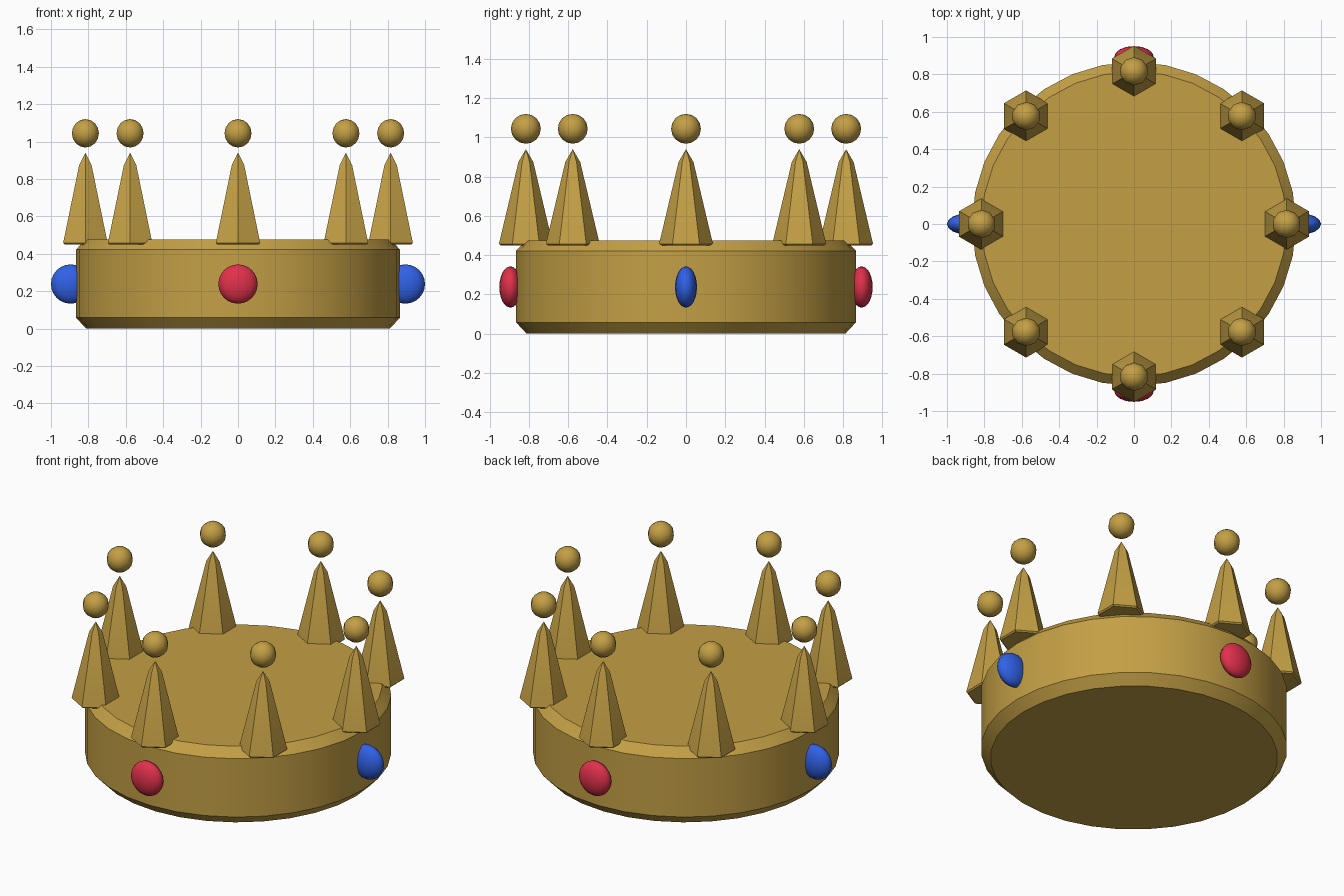
import bpy, bmesh, math
from mathutils import Matrix

if "Cube" in bpy.data.objects:
    bpy.data.objects.remove(bpy.data.objects["Cube"])


def material(name, rgb):
    m = bpy.data.materials.new(name)
    m.diffuse_color = (*rgb, 1.0)
    m.use_nodes = True
    m.node_tree.nodes["Principled BSDF"].inputs["Base Color"].default_value = m.diffuse_color
    return m


GOLD = material("gold", (0.55, 0.35, 0.06))
RED = material("ruby_red", (0.75, 0.03, 0.07))
BLUE = material("sapphire_blue", (0.03, 0.12, 0.80))


def finish(bm, name, mat, location=(0, 0, 0), angle=30):
    bmesh.ops.recalc_face_normals(bm, faces=bm.faces)
    mesh = bpy.data.meshes.new(name)
    bm.to_mesh(mesh)
    bm.free()
    mesh.materials.append(mat)
    for p in mesh.polygons:
        p.use_smooth = True
    mesh.set_sharp_from_angle(angle=math.radians(angle))
    ob = bpy.data.objects.new(name, mesh)
    ob.location = location
    bpy.context.collection.objects.link(ob)
    return ob


def lathe(name, profile, sides, mat, location=(0, 0, 0)):
    """Closed solid from (radius, z) rings; radius 0 makes a tip."""
    bm = bmesh.new()
    rings = []
    for r, z in profile:
        if r == 0:
            rings.append([bm.verts.new((0, 0, z))] * sides)
        else:
            rings.append([bm.verts.new((r * math.sin(math.tau * i / sides),
                                        r * math.cos(math.tau * i / sides), z))
                          for i in range(sides)])
    for a, b in zip(rings, rings[1:]):
        for i in range(sides):
            j = (i + 1) % sides
            corners = list(dict.fromkeys((a[i], a[j], b[j], b[i])))
            bm.faces.new(corners)
    for ring in (rings[0], rings[-1]):
        if len(set(ring)) > 2:
            bm.faces.new(ring)
    return finish(bm, name, mat, location)


def ball(name, size, segments, rings, mat, location):
    bm = bmesh.new()
    bmesh.ops.create_uvsphere(bm, u_segments=segments, v_segments=rings, radius=1.0,
                              matrix=Matrix.Diagonal((*size, 1.0)))
    return finish(bm, name, mat, location, angle=60)


# Solid band with chamfered rims
lathe("band", [(0.812, 0.0), (0.866, 0.058), (0.866, 0.422), (0.815, 0.476)], 32, GOLD)

# Eight six-sided spikes, each with a floating ball above
for k in range(8):
    a = math.tau * k / 8
    x, y = 0.816 * math.cos(a), 0.816 * math.sin(a)
    lathe(f"spike_{k + 1}",
          [(0.128, 0.45), (0.137, 0.458), (0.038, 0.875), (0.0, 0.94)],
          6, GOLD, (x, y, 0))
    ball(f"spike_ball_{k + 1}", (0.076, 0.076, 0.076), 10, 8, GOLD, (x, y, 1.044))

# Flattened gems: red front and back, blue on the sides
for side, word in ((-1, "front"), (1, "back")):
    ball(f"red_gem_{word}", (0.105, 0.056, 0.105), 16, 12, RED, (0, side * 0.895, 0.238))
for side, word in ((-1, "left"), (1, "right")):
    ball(f"blue_gem_{word}", (0.105, 0.056, 0.105), 16, 12, BLUE, (side * 0.895, 0, 0.238))
